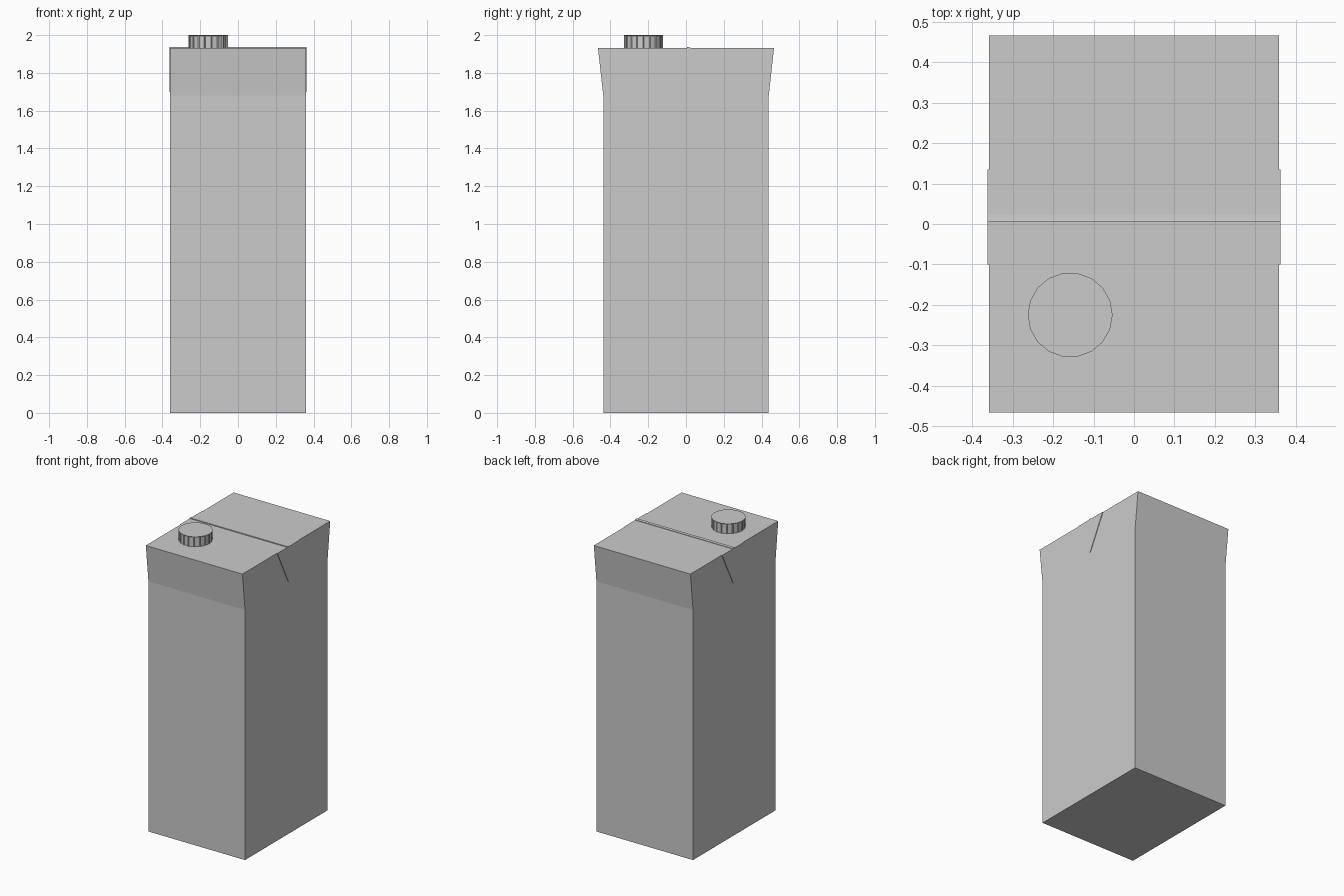
import bpy, bmesh
from math import radians
from mathutils import Matrix

if "Cube" in bpy.data.objects:
    bpy.data.objects.remove(bpy.data.objects["Cube"])


def prism(name, profile, x0, x1):
    """Extrude a (y, z) profile along x."""
    bm = bmesh.new()
    face = bm.faces.new([bm.verts.new((x0, y, z)) for y, z in profile])
    new = bmesh.ops.extrude_face_region(bm, geom=[face])["geom"]
    verts = [v for v in new if isinstance(v, bmesh.types.BMVert)]
    bmesh.ops.translate(bm, verts=verts, vec=(x1 - x0, 0, 0))
    bmesh.ops.recalc_face_normals(bm, faces=bm.faces)
    return finish(name, bm)


def finish(name, bm):
    me = bpy.data.meshes.new(name)
    bm.to_mesh(me)
    bm.free()
    ob = bpy.data.objects.new(name, me)
    bpy.context.collection.objects.link(ob)
    return ob


TOP = 1.932

# Carton body, flaring towards front and back near the top
right = [(0.438, 0), (0.438, 1.68), (0.466, TOP)]
prism("carton_body", right + [(-y, z) for y, z in reversed(right)], -0.359, 0.359)

# Flat glued seam across the top
prism("top_seam", [(0.005, TOP - 0.004), (0.023, TOP - 0.004),
                   (0.023, TOP + 0.003), (0.005, TOP + 0.005)], -0.363, 0.363)

# Folded triangular flaps on both sides
for side, s in (("left", -1), ("right", 1)):
    prism(side + "_flap", [(-0.10, TOP), (0.135, TOP), (0.016, 1.70)], s * 0.357, s * 0.363)

# Screw cap with recessed grip panels
bm = bmesh.new()
bmesh.ops.create_cone(bm, cap_ends=True, segments=18, radius1=0.105, radius2=0.105,
                      depth=2.0 - TOP + 0.004,
                      matrix=Matrix.Translation((-0.158, -0.225, (2.0 + TOP - 0.004) / 2))
                      @ Matrix.Rotation(radians(10), 4, 'Z'))
sides = [f for f in bm.faces if len(f.verts) == 4]
bmesh.ops.inset_individual(bm, faces=sides, thickness=0.006, depth=-0.004)
finish("screw_cap", bm)
